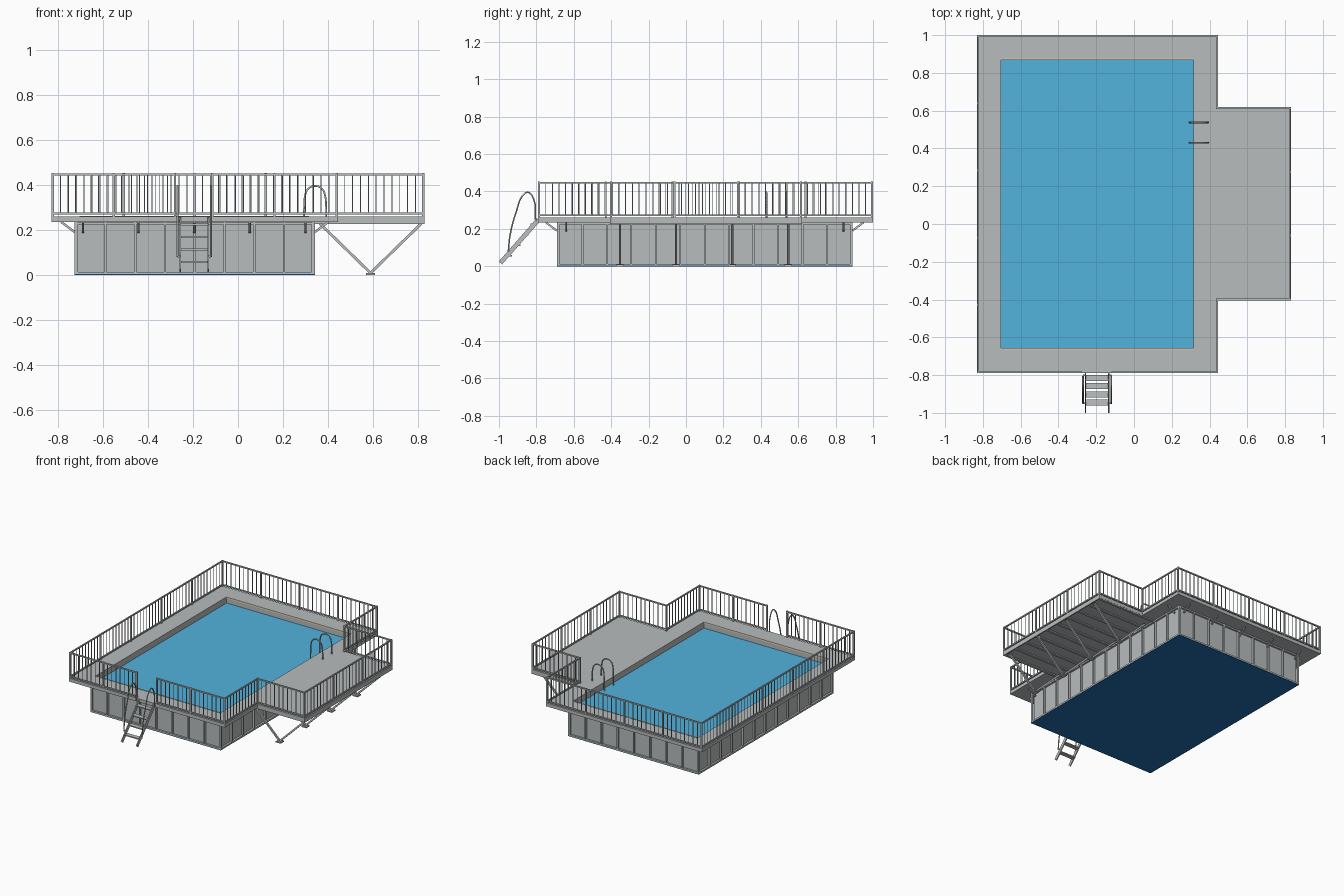
import bpy, bmesh, math
from mathutils import Vector

cube = bpy.data.objects.get("Cube")
if cube:
    bpy.data.objects.remove(cube, do_unlink=True)


def material(name, rgb):
    m = bpy.data.materials.new(name)
    m.use_nodes = True
    m.diffuse_color = (*rgb, 1)
    m.node_tree.nodes["Principled BSDF"].inputs["Base Color"].default_value = (*rgb, 1)
    return m


GREY = material("deck grey", (0.48, 0.505, 0.51))
METAL = material("metal grey", (0.50, 0.525, 0.53))
WATER = material("water blue", (0.085, 0.45, 0.72))
LINER = material("liner navy", (0.016, 0.15, 0.42))
COPING = material("coping cream", (0.70, 0.62, 0.50))


def finish(bm, name, mat):
    bmesh.ops.recalc_face_normals(bm, faces=bm.faces)
    me = bpy.data.meshes.new(name)
    bm.to_mesh(me)
    bm.free()
    me.materials.append(mat)
    ob = bpy.data.objects.new(name, me)
    bpy.context.collection.objects.link(ob)


def box(bm, lo, hi):
    for v in bmesh.ops.create_cube(bm, size=1)["verts"]:
        v.co = [(a + b) / 2 + c * (b - a) for a, b, c in zip(lo, hi, v.co)]


def bar(bm, a, b, w, h=None):
    """Rectangular bar between two points."""
    a, b = Vector(a), Vector(b)
    d = b - a
    rot = d.to_track_quat('Z', 'Y').to_matrix()
    for v in bmesh.ops.create_cube(bm, size=1)["verts"]:
        v.co = (a + b) / 2 + rot @ Vector((v.co.x * w, v.co.y * (h or w), v.co.z * d.length))


def tube(name, pts, r, mat):
    cu = bpy.data.curves.new(name, 'CURVE')
    cu.dimensions = '3D'
    cu.bevel_depth, cu.bevel_resolution, cu.resolution_u = r, 1, 5
    cu.use_fill_caps = True
    sp = cu.splines.new('BEZIER')
    sp.bezier_points.add(len(pts) - 1)
    for p, co in zip(sp.bezier_points, pts):
        p.co = co
        p.handle_left_type = p.handle_right_type = 'AUTO'
    cu.materials.append(mat)
    bpy.context.collection.objects.link(bpy.data.objects.new(name, cu))


# Main dimensions: deck, platform, pool opening, basin, deck heights
X0, X1, XE = -0.83, 0.445, 0.83
Y0, Y1, EY0, EY1 = -0.79, 1.0, -0.405, 0.62
PX0, PX1, PY0, PY1 = -0.705, 0.315, -0.66, 0.873
WX0, WX1, WY0, WY1 = -0.727, 0.342, -0.69, 0.89
DB, DT = 0.235, 0.26
INSET = 0.014

# Deck around the pool and the side platform
bm = bmesh.new()
box(bm, (X0, Y0, DB), (PX0, Y1, DT))
box(bm, (PX1, Y0, DB), (X1, Y1, DT))
box(bm, (PX0, Y0, DB), (PX1, PY0, DT))
box(bm, (PX0, PY1, DB), (PX1, Y1, DT))
box(bm, (X1, EY0, DB), (XE, EY1, DT))
finish(bm, "deck", GREY)

# Pool basin walls, water, floor and coping
bm = bmesh.new()
wx0, wx1, wy0, wy1 = WX0 + INSET, WX1 - INSET, WY0 + INSET, WY1 - INSET
box(bm, (wx0, wy0, 0.002), (PX0, wy1, DB))
box(bm, (PX1, wy0, 0.002), (wx1, wy1, DB))
box(bm, (PX0, wy0, 0.002), (PX1, PY0, DB))
box(bm, (PX0, PY1, 0.002), (PX1, wy1, DB))
finish(bm, "pool_wall", GREY)
bm = bmesh.new()
box(bm, (PX0, PY0, 0.20), (PX1, PY1, 0.215))
finish(bm, "water", WATER)
bm = bmesh.new()
box(bm, (WX0, WY0, 0), (WX1, WY1, 0.004))
finish(bm, "pool_floor", LINER)
bm = bmesh.new()
for y in (PY0, PY1):
    box(bm, (PX0, y - 0.004, DT - 0.01), (PX1, y + 0.004, DT + 0.002))
finish(bm, "pool_coping", COPING)

# Wall ribs and flanges, standing proud of the panels
bm = bmesh.new()
sides_x = ((WX0, wx0), (wx1, WX1))
sides_y = ((WY0, wy0), (wy1, WY1))
for i in range(9):
    x = WX0 + 0.005 + (WX1 - WX0 - 0.01) * i / 8
    for a, b in sides_y:
        box(bm, (x - 0.005, a, 0.003), (x + 0.005, b, DB))
for i in range(13):
    y = WY0 + 0.005 + (WY1 - WY0 - 0.01) * i / 12
    for a, b in sides_x:
        box(bm, (a, y - 0.005, 0.003), (b, y + 0.005, DB))
for z in (0.003, DB - 0.012):
    for a, b in sides_y:
        box(bm, (WX0, a, z), (WX1, b, z + 0.01))
    for a, b in sides_x:
        box(bm, (a, WY0, z), (b, WY1, z + 0.01))
finish(bm, "wall_ribs", METAL)

# Diagonal brackets under the deck overhang
bm = bmesh.new()
for i in range(5):
    x = -0.69 + 0.2475 * i
    bar(bm, (x, WY0, 0.19), (x, WY0 - 0.06, DB), 0.01)
    bar(bm, (x, WY1, 0.19), (x, WY1 + 0.06, DB), 0.01)
for i in range(7):
    y = -0.64 + 0.247 * i
    bar(bm, (WX0, y, 0.19), (WX0 - 0.06, y, DB), 0.01)
    if not EY0 < y < EY1:
        bar(bm, (WX1, y, 0.19), (WX1 + 0.06, y, DB), 0.01)
finish(bm, "deck_brackets", METAL)

# Platform joists, edge beam and V supports
bm = bmesh.new()
for i in range(10):
    y = EY0 + 0.01 + (EY1 - EY0 - 0.02) * i / 9
    box(bm, (WX1, y - 0.009, DB - 0.008), (XE - 0.01, y + 0.009, DB))
box(bm, (XE - 0.01, EY0, DB - 0.008), (XE, EY1, DB))
finish(bm, "platform_joists", METAL)
bm = bmesh.new()
for i in range(4):
    y = -0.353 + 0.3 * i
    for x in (0.365, 0.815):
        bar(bm, (x, y, DB - 0.008), (0.59, y, 0.008), 0.012)
    box(bm, (0.57, y - 0.02, 0), (0.61, y + 0.02, 0.009))
finish(bm, "platform_supports", METAL)

# Railings: each run has posts, two rails and thin balusters
E = 0.005
GAP = (-0.28, -0.115)
ax0, ax1, axe = X0 + E, X1 - E, XE - E
ay0, ay1, ey0, ey1 = Y0 + E, Y1 - E, EY0 + E, EY1 - E
path = [(GAP[0], ay0), (ax0, ay0), (ax0, ay1), (ax1, ay1), (ax1, ey1), (axe, ey1),
        (axe, ey0), (ax1, ey0), (ax1, ay0), (GAP[1], ay0)]
posts, rails, thin = bmesh.new(), bmesh.new(), bmesh.new()
for a, b in zip(path, path[1:]):
    a, b = Vector((*a, 0)), Vector((*b, 0))
    length = (b - a).length
    for z in (0.272, 0.447):
        up = Vector((0, 0, z))
        bar(rails, a + up, b + up, 0.009)
    n = max(1, round(length / 0.34))
    k = round(length / n / 0.036)
    for i in range(n * k + 1):
        p = a.lerp(b, i / (n * k))
        if i % k == 0:
            box(posts, (p.x - E, p.y - E, DB), (p.x + E, p.y + E, 0.453))
        else:
            box(thin, (p.x - 0.002, p.y - 0.002, 0.272), (p.x + 0.002, p.y + 0.002, 0.447))
finish(posts, "railing_posts", METAL)
finish(rails, "railing_rails", METAL)
finish(thin, "railing_balusters", METAL)

# Entry stairs with looped handrails
bm = bmesh.new()
for x, hx in ((-0.257, -0.27), (-0.133, -0.12)):
    bar(bm, (x, -0.992, 0.018), (x, -0.788, 0.25), 0.007, 0.024)
    bar(bm, (x, -0.948, 0.082), (hx, -0.948, 0.082), 0.008)
    bar(bm, (x, -0.8, 0.25), (hx, -0.8, 0.25), 0.008)
for i in range(4):
    y, z = -0.945 + 0.0435 * i, 0.057 + 0.0555 * i
    box(bm, (-0.257, y - 0.016, z - 0.004), (-0.133, y + 0.016, z + 0.004))
finish(bm, "entry_stairs", METAL)
profile = [(-0.95, 0.08), (-0.94, 0.17), (-0.905, 0.30), (-0.875, 0.375),
           (-0.845, 0.395), (-0.815, 0.36), (-0.805, 0.25)]
for side, x in (("left", -0.12), ("right", -0.27)):
    tube("stair_handrail_" + side, [(x, y, z) for y, z in profile], 0.0045, METAL)

# Pool ladder arches at the water's edge
for side, y in (("back", 0.537), ("front", 0.43)):
    pts = [(0.292, y, 0.2), (0.295, y, 0.31)]
    pts += [(0.343 - 0.045 * math.cos(t), y, 0.35 + 0.045 * math.sin(t))
            for t in (math.pi * i / 4 for i in range(5))]
    pts += [(0.392, y, 0.31), (0.393, y, DT)]
    tube("pool_ladder_" + side, pts, 0.0045, METAL)
